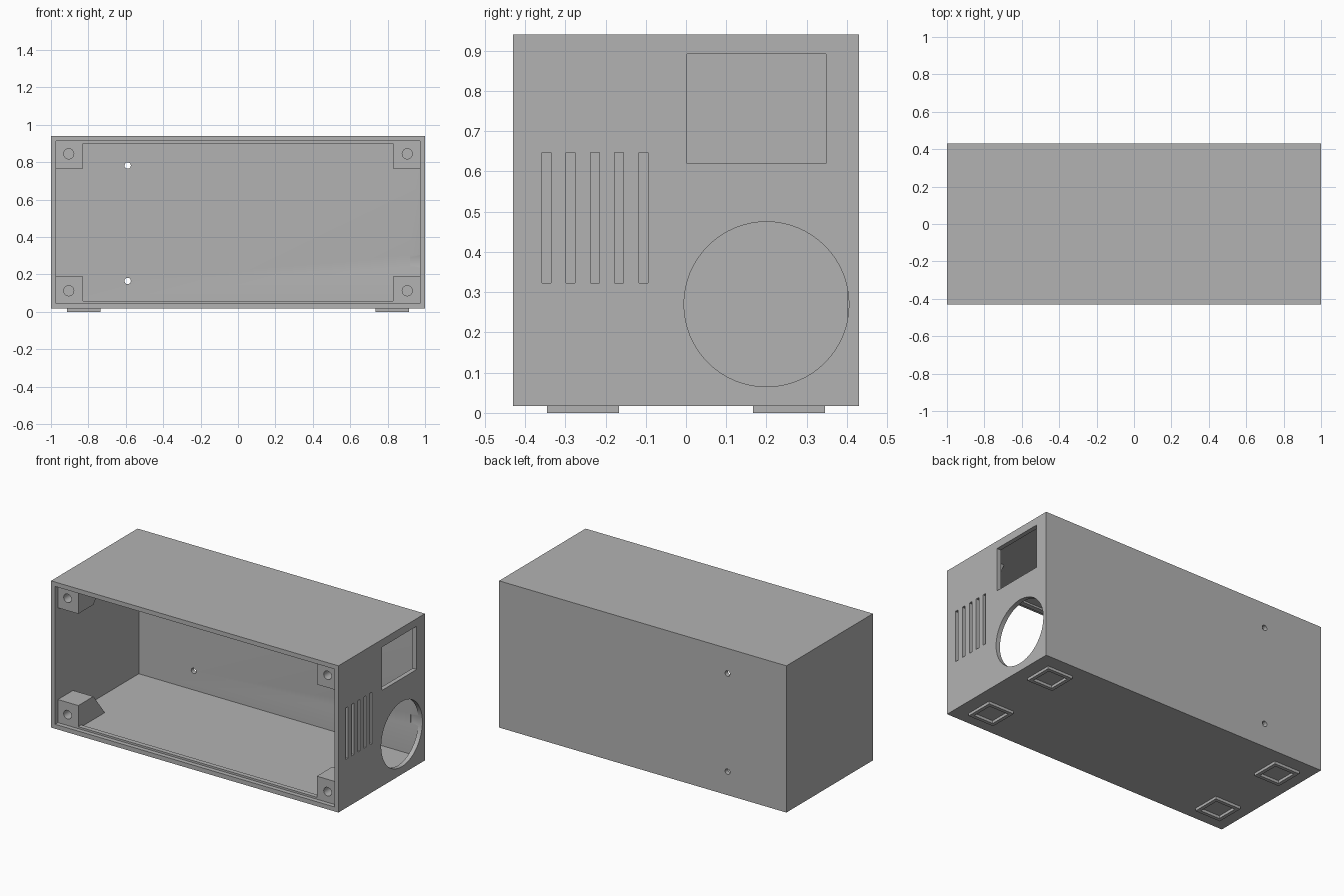
import bpy, bmesh
from math import radians
from mathutils import Matrix, Vector

default = bpy.data.objects.get("Cube")
if default:
    bpy.data.objects.remove(default, do_unlink=True)

grey = bpy.data.materials.new("plain grey")
grey.use_nodes = True
COLOUR = (0.45, 0.45, 0.45, 1)
grey.diffuse_color = COLOUR
grey.node_tree.nodes["Principled BSDF"].inputs["Base Color"].default_value = COLOUR

# Main dimensions
HX, HY = 1.0, 0.43          # half width and half depth
Z0, Z1 = 0.017, 0.94        # underside and top of the case
WALL = 0.028
MID = (Z0 + Z1) / 2
IN_X = HX - WALL
IN_Z = (Z1 - Z0) / 2 - WALL  # inner half height
SEAT = -HY + WALL           # plane the missing lid would rest on


def finish(bm, name):
    bmesh.ops.recalc_face_normals(bm, faces=bm.faces)
    mesh = bpy.data.meshes.new(name)
    bm.to_mesh(mesh)
    bm.free()
    mesh.materials.append(grey)
    ob = bpy.data.objects.new(name, mesh)
    bpy.context.collection.objects.link(ob)
    return ob


def box(name, x, y, z):
    bm = bmesh.new()
    bmesh.ops.create_cube(bm, size=1)
    for v in bm.verts:
        v.co = Vector([(a + b) / 2 + c * (b - a) for (a, b), c in zip((x, y, z), v.co)])
    return finish(bm, name)


def cylinder(name, axis, centre, radius, length, sides=64):
    bm = bmesh.new()
    turn = Matrix.Rotation(radians(90), 4, "Y" if axis == "X" else "X")
    bmesh.ops.create_cone(bm, cap_ends=True, segments=sides, radius1=radius,
                          radius2=radius, depth=length,
                          matrix=Matrix.Translation(centre) @ turn)
    return finish(bm, name)


def prism_x(name, profile, x):
    """Extrude a (y, z) profile between two x positions."""
    bm = bmesh.new()
    face = bm.faces.new([bm.verts.new((x[0], y, z)) for y, z in profile])
    new = bmesh.ops.extrude_face_region(bm, geom=[face])["geom"]
    bmesh.ops.translate(bm, vec=(x[1] - x[0], 0, 0),
                        verts=[v for v in new if isinstance(v, bmesh.types.BMVert)])
    return finish(bm, name)


def cut(ob, cutters):
    for c in cutters:
        c.hide_render = True
        mod = ob.modifiers.new("cut", "BOOLEAN")
        mod.operation, mod.solver, mod.object = "DIFFERENCE", "EXACT", c
    graph = bpy.context.evaluated_depsgraph_get()
    mesh = bpy.data.meshes.new_from_object(ob.evaluated_get(graph))
    ob.modifiers.clear()
    ob.data = mesh
    for c in cutters:
        bpy.data.objects.remove(c, do_unlink=True)
    bpy.ops.object.select_all(action="DESELECT")
    ob.select_set(True)
    bpy.context.view_layer.objects.active = ob
    bpy.ops.object.shade_smooth_by_angle(angle=radians(30))


# Case shell: open front, cutouts in the left side, two holes in the back
case = box("case", (-HX, HX), (-HY, HY), (Z0, Z1))
side = (HX - 0.08, HX + 0.05)
cutters = [
    box("cavity", (-IN_X, IN_X), (-HY - 0.1, HY - WALL), (MID - IN_Z, MID + IN_Z)),
    box("socket_cutter", side, (0.003, 0.348), (0.62, 0.892)),
    cylinder("fan_cutter", "X", (HX, 0.2, 0.27), 0.205, 0.16),
]
for i in range(5):
    y = -0.347 + i * 0.0603
    cutters.append(box("slot_cutter", side, (y - 0.011, y + 0.011), (0.323, 0.647)))
for z in (0.165, 0.782):
    cutters.append(cylinder("back_hole_cutter", "Y", (-0.59, HY, z), 0.017, 0.2, 32))
cut(case, cutters)

# Corner screw posts with sloped backs, and rails between them
POST_X, POST_Z, POST_Y = 0.83, 0.145, 0.15
SINK = 0.008                # overlap into the walls
for sz, level in ((-1, "lower"), (1, "upper")):
    wall_z = MID + sz * (IN_Z + SINK)
    free_z = MID + sz * (IN_Z - POST_Z)
    profile = [(SEAT, wall_z), (SEAT, free_z), (SEAT + POST_Y, free_z),
               (SEAT + POST_Y + 0.12, wall_z)]
    for sx, hand in ((-1, "right"), (1, "left")):
        post = prism_x(f"{level}_{hand}_screw_post", profile,
                       (sx * POST_X, sx * (IN_X + SINK)))
        hole = cylinder("screw_cutter", "Y",
                        (sx * 0.905, SEAT, MID + sz * 0.366), 0.027, 0.25, 32)
        cut(post, [hole])
    rail_z = sorted((wall_z, MID + sz * (IN_Z - 0.012)))
    box(f"{level}_rail", (-POST_X, POST_X), (SEAT, SEAT + 0.03), rail_z)

# Square ring feet
for sx, hand in ((-1, "right"), (1, "left")):
    for sy, end in ((-1, "front"), (1, "back")):
        def span(half):
            return [(c - half, c + half) for c in (sx * 0.825, sy * 0.256)]
        foot = box(f"{end}_{hand}_foot", *span(0.089), (0, Z0 + 0.004))
        cut(foot, [box("foot_cutter", *span(0.067), (-0.1, 0.1))])
